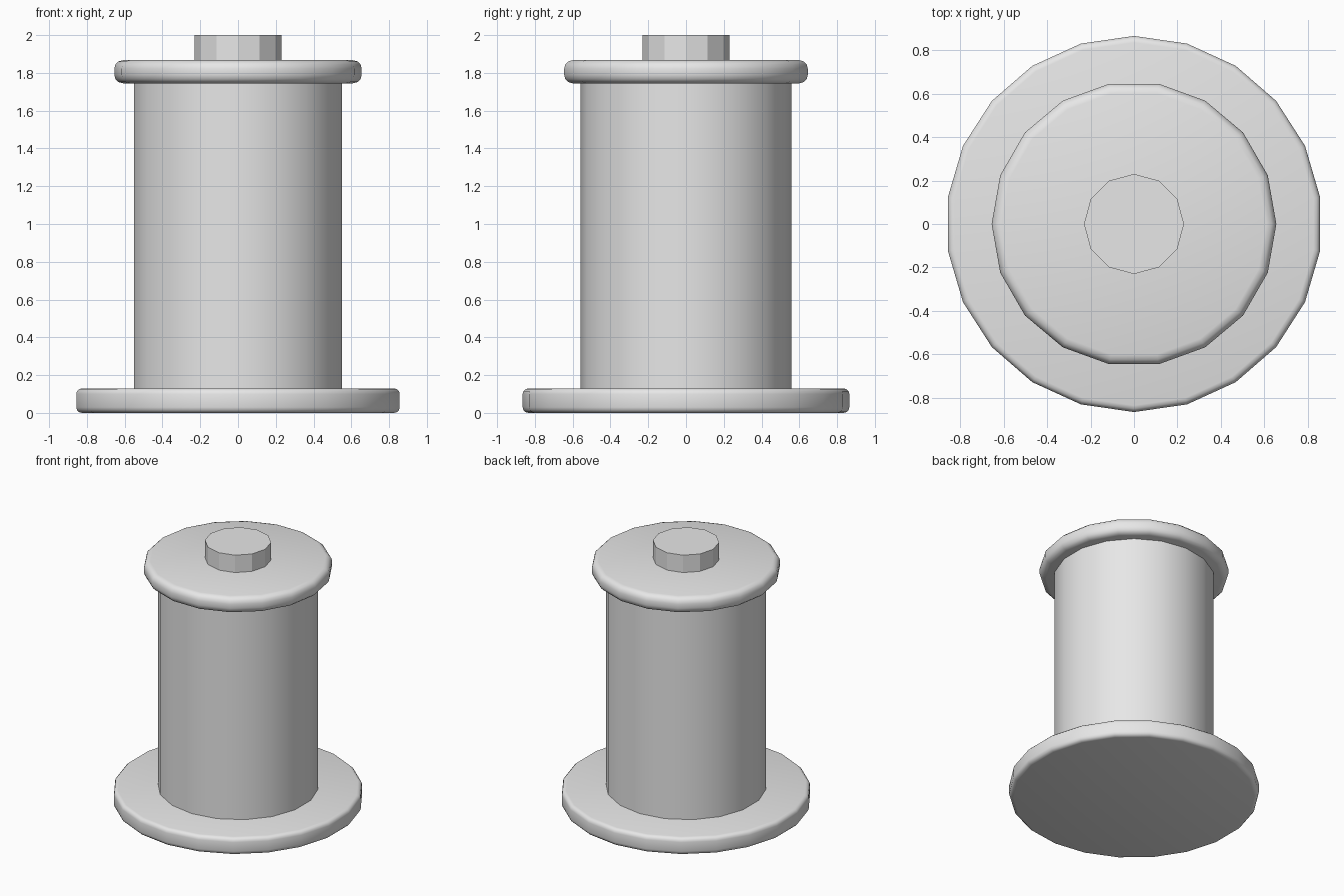
import bpy
import math

cube = bpy.data.objects.get("Cube")
if cube:
    bpy.data.objects.remove(cube, do_unlink=True)

# Single grey finish
GREY = (0.8, 0.8, 0.8, 1)
grey = bpy.data.materials.new("plain grey")
grey.use_nodes = True
grey.diffuse_color = GREY
grey.node_tree.nodes["Principled BSDF"].inputs["Base Color"].default_value = GREY


def disc(name, sides, radius, bottom, top, corner, rim=0, sharp=35):
    """Upright prism with a corner at the given angle and an optional rounded rim."""
    bpy.ops.mesh.primitive_cylinder_add(
        vertices=sides, radius=radius, depth=top - bottom,
        location=(0, 0, (bottom + top) / 2))
    ob = bpy.context.object
    ob.name = name
    ob.rotation_euler.z = math.radians(corner) - math.pi / 2
    bpy.ops.object.transform_apply(location=False, rotation=True, scale=False)
    ob.data.materials.append(grey)
    if rim:
        bevel = ob.modifiers.new("rounded rim", 'BEVEL')
        bevel.width = rim
        bevel.segments = 3
        bevel.limit_method = 'ANGLE'
        bevel.angle_limit = math.radians(40)
        bpy.ops.object.modifier_apply(modifier=bevel.name)
    bpy.ops.object.shade_smooth_by_angle(angle=math.radians(sharp))
    return ob


# Wide foot, tall barrel, narrower upper flange and small knob
disc("base_flange", 22, 0.865, 0, 0.13, 90, rim=0.03)
disc("barrel", 18, 0.558, 0.1, 1.78, 90)
disc("upper_flange", 18, 0.655, 1.745, 1.867, 0, rim=0.045)
disc("top_knob", 12, 0.23, 1.84, 2, 90, sharp=25)
